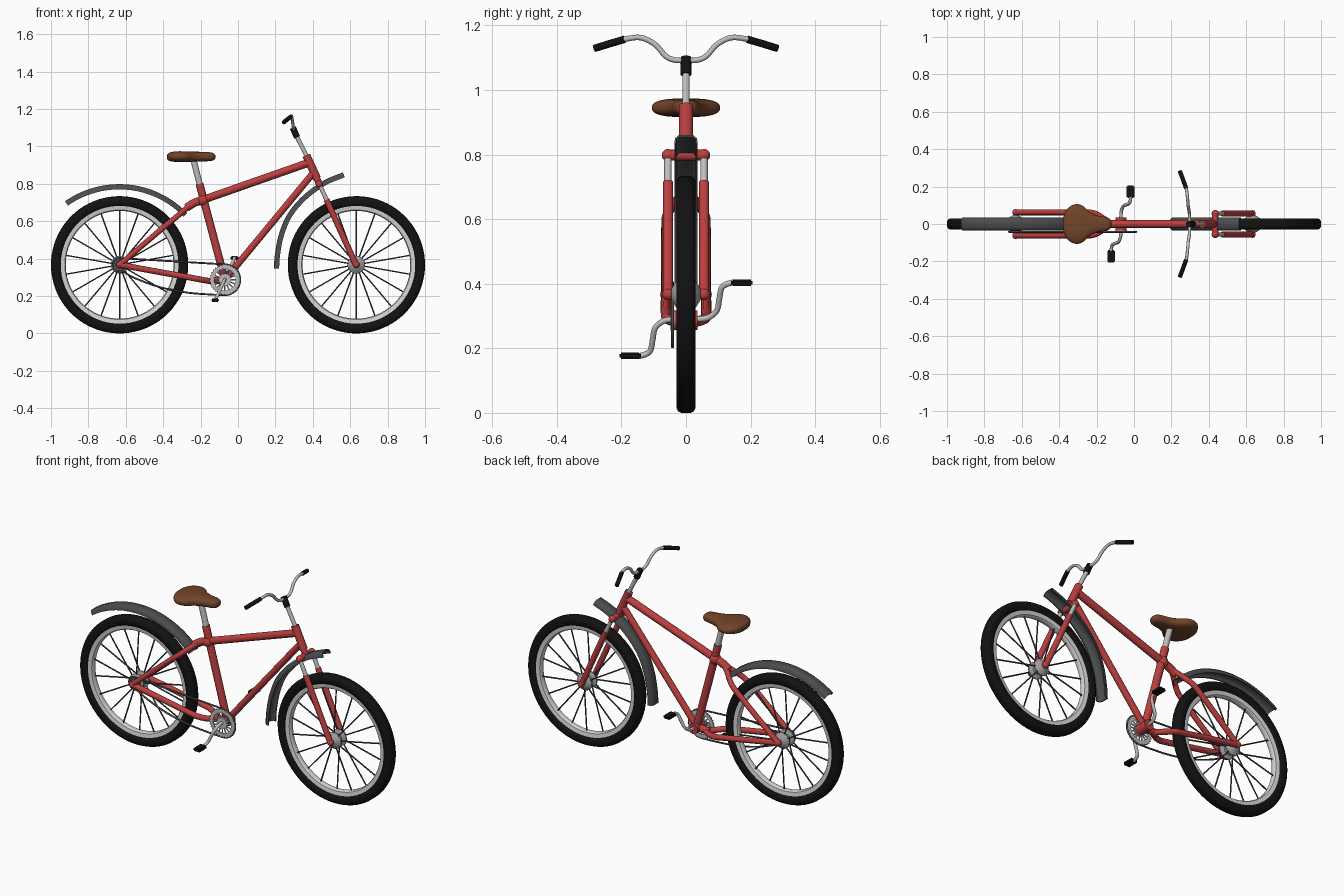
import bpy, bmesh, math
from mathutils import Vector

if "Cube" in bpy.data.objects:
    bpy.data.objects.remove(bpy.data.objects["Cube"])

def mat(name, r, g, b):
    m = bpy.data.materials.new(name)
    m.diffuse_color = (r, g, b, 1)
    m.use_nodes = True
    m.node_tree.nodes["Principled BSDF"].inputs["Base Color"].default_value = m.diffuse_color
    return m

RED = mat("red paint", 0.50, 0.05, 0.05)
BLACK = mat("black rubber", 0.006, 0.006, 0.006)
LIGHT = mat("light rim", 0.66, 0.66, 0.66)
SILVER = mat("silver metal", 0.52, 0.52, 0.52)
GREY = mat("grey hub", 0.36, 0.36, 0.36)
DARK = mat("dark steel", 0.07, 0.07, 0.075)
FENDER = mat("dark grey plastic", 0.07, 0.072, 0.075)
BROWN = mat("brown leather", 0.17, 0.058, 0.022)

def add(name, me, m, angle=40):
    me.materials.clear()
    me.materials.append(m)
    for p in me.polygons:
        p.use_smooth = True
        p.material_index = 0
    me.set_sharp_from_angle(angle=math.radians(angle))
    ob = bpy.data.objects.new(name, me)
    bpy.context.collection.objects.link(ob)
    return ob

def finish(name, bm, m, angle=40):
    bmesh.ops.remove_doubles(bm, verts=bm.verts, dist=1e-5)
    bmesh.ops.recalc_face_normals(bm, faces=bm.faces)
    me = bpy.data.meshes.new(name)
    bm.to_mesh(me)
    bm.free()
    return add(name, me, m, angle)

def spline(pts, n=8):
    """Catmull-Rom interpolation through tuples of any length."""
    P = [pts[0]] + list(pts) + [pts[-1]]
    out = []
    for i in range(1, len(P) - 2):
        for k in range(n):
            t = k / n
            out.append(tuple(0.5 * (2*b + (c-a)*t + (2*a-5*b+4*c-d)*t*t + (3*b-a-3*c+d)*t**3)
                             for a, b, c, d in zip(*P[i-1:i+3])))
    return out + [tuple(pts[-1])]

def tube(name, paths, r, m, res=4, cyclic=False):
    """Round tubes along one or more point paths."""
    cu = bpy.data.curves.new(name + "_path", 'CURVE')
    cu.dimensions = '3D'
    cu.bevel_depth, cu.bevel_resolution, cu.use_fill_caps = r, res, True
    for path in paths:
        s = cu.splines.new('POLY')
        s.points.add(len(path) - 1)
        for p, co in zip(s.points, path):
            p.co = (*co, 1)
        s.use_cyclic_u = cyclic
    tmp = bpy.data.objects.new("tmp", cu)
    bpy.context.collection.objects.link(tmp)
    me = bpy.data.meshes.new_from_object(tmp.evaluated_get(bpy.context.evaluated_depsgraph_get()))
    bpy.data.objects.remove(tmp)
    bpy.data.curves.remove(cu)
    return add(name, me, m, 50)

def lathe(name, prof, c, m, steps=64, closed=True, tooth=0):
    """Revolve (radius, y) profile about the y axis through c = (x, z)."""
    bm = bmesh.new()
    top = max(p[0] for p in prof)
    rings = []
    for i in range(steps):
        a = 2 * math.pi * i / steps
        ring = []
        for r, y in prof:
            r += tooth if r == top and i % 2 else 0
            ring.append(bm.verts.new((c[0] + r*math.cos(a), y, c[1] + r*math.sin(a))))
        rings.append(ring)
    n = len(prof)
    for i in range(steps):
        A, B = rings[i], rings[(i+1) % steps]
        for j in range(n if closed else n - 1):
            k = (j+1) % n
            bm.faces.new((A[j], A[k], B[k], B[j]))
    return finish(name, bm, m)

def loft(name, sections, m, angle=40):
    bm = bmesh.new()
    rows = [[bm.verts.new(p) for p in s] for s in sections]
    n = len(rows[0])
    for A, B in zip(rows, rows[1:]):
        for j in range(n):
            bm.faces.new((A[j], A[(j+1) % n], B[(j+1) % n], B[j]))
    bm.faces.new(rows[0])
    bm.faces.new(rows[-1])
    return finish(name, bm, m, angle)

def ball(name, c, r, m):
    bm = bmesh.new()
    bmesh.ops.create_uvsphere(bm, u_segments=20, v_segments=12, radius=r)
    bmesh.ops.translate(bm, verts=bm.verts, vec=c)
    return finish(name, bm, m)

# wheels: tyre, rim, spokes, hub, axle
AX, AZ = 0.633, 0.367
for side, x in (("rear", -AX), ("front", AX)):
    c = (x, AZ)
    half = [(0.367, 0.014), (0.362, 0.024), (0.350, 0.030), (0.330, 0.030), (0.318, 0.024), (0.312, 0.018)]
    lathe(side + "_tyre", half + [(r, -y) for r, y in reversed(half)], c, BLACK, 80)
    lathe(side + "_rim", [(0.317, 0.021), (0.293, 0.017), (0.288, 0.010), (0.288, -0.010),
                          (0.293, -0.017), (0.317, -0.021)], c, LIGHT, 80)
    spokes = []
    for i in range(18):
        a = 2 * math.pi * (i + 0.5) / 18
        s = 1 if i % 2 else -1
        spokes.append([(x + r*math.cos(a), y, AZ + r*math.sin(a)) for r, y in ((0.03, 0.026*s), (0.292, 0.004*s))])
    tube(side + "_spokes", spokes, 0.004, DARK, 1)
    lathe(side + "_hub", [(0, 0.046), (0.018, 0.045), (0.032, 0.036), (0.047, 0.026), (0.047, 0.020), (0.025, 0.012),
                          (0.025, -0.012), (0.047, -0.020), (0.047, -0.026), (0.032, -0.036), (0.018, -0.045),
                          (0, -0.046)], c, GREY, 32, False)
    tube(side + "_axle", [[(x, -0.068, AZ), (x, 0.068, AZ)]], 0.011, GREY)

# frame
BB = (-0.07, 0, 0.287)
tube("seat_tube", [[BB, (-0.185, 0, 0.72), (-0.206, 0, 0.80)]], 0.021, RED)
tube("top_tube", [[(-0.185, 0, 0.715), (0.377, 0, 0.912)]], 0.021, RED)
tube("down_tube", [[BB, (0.40, 0, 0.855)]], 0.018, RED)
tube("head_tube", [[(0.365, 0, 0.952), (0.422, 0, 0.828)]], 0.022, RED)
tube("bottom_bracket", [[(BB[0], -0.036, BB[2]), (BB[0], 0.036, BB[2])]], 0.03, RED)
ball("seat_joint", (-0.188, 0, 0.712), 0.031, RED)
tube("seat_stay_bridge", [spline([(-0.185, 0, 0.712), (-0.23, 0, 0.70), (-0.275, 0, 0.672)], 4)], 0.022, RED)
tube("chain_stay_bridge", [[BB, (-0.15, 0, 0.279)]], 0.02, RED)
for s, side in ((-1, "right"), (1, "left")):
    tube(side + "_seat_stay", [spline([(-0.255, 0.004*s, 0.685), (-0.29, 0.028*s, 0.657), (-0.335, 0.056*s, 0.618),
                                       (-0.40, 0.062*s, 0.565), (-AX, 0.062*s, AZ)])], 0.015, RED)
    tube(side + "_chain_stay", [spline([(-0.13, 0.004*s, 0.279), (-0.165, 0.03*s, 0.282), (-0.21, 0.055*s, 0.29),
                                        (-0.28, 0.062*s, 0.303), (-AX, 0.062*s, AZ)])], 0.016, RED)
    ball(side + "_rear_dropout", (-AX, 0.062*s, AZ), 0.018, RED)
    # suspension fork leg
    tube(side + "_fork_leg", [[(AX, 0.056*s, AZ - 0.006), (0.473, 0.056*s, 0.715)]], 0.016, RED)
    tube(side + "_fork_slider", [[(0.48, 0.056*s, 0.70), (0.434, 0.056*s, 0.80)]], 0.0115, SILVER)
    ball(side + "_fork_end", (AX, 0.056*s, AZ), 0.018, RED)
    ball(side + "_crown_end", (0.434, 0.056*s, 0.798), 0.019, RED)
tube("fork_crown", [[(0.434, -0.056, 0.798), (0.434, 0.056, 0.798)]], 0.017, RED)
tube("steerer", [[(0.434, 0, 0.80), (0.415, 0, 0.842)]], 0.018, RED)

# handlebar and stem
tube("stem", [[(0.366, 0, 0.95), (0.308, 0, 1.065)]], 0.0115, SILVER)
tube("stem_clamp", [[(0.316, 0, 1.048), (0.293, 0, 1.10)]], 0.017, BLACK)
half = [(0.297, 0.04, 1.094), (0.295, 0.065, 1.107), (0.290, 0.096, 1.141), (0.286, 0.14, 1.162),
        (0.279, 0.19, 1.157), (0.262, 0.235, 1.143)]
tube("handlebar", [spline([(x, -y, z) for x, y, z in reversed(half)] + [(0.298, 0, 1.091)] + half)], 0.0085, SILVER)
for s, side in ((-1, "right"), (1, "left")):
    tube(side + "_grip", [[(0.279, 0.19*s, 1.157), (0.262, 0.238*s, 1.143), (0.245, 0.283*s, 1.129)]], 0.0115, BLACK)

# saddle and post: lofted rounded sections (x, half width, top, bottom)
tube("seat_post", [[(-0.20, 0, 0.78), (-0.240, 0, 0.935)]], 0.0165, SILVER)
rows = spline([(-0.380, 0.012, 0.952, 0.936), (-0.372, 0.055, 0.964, 0.924), (-0.345, 0.092, 0.972, 0.918),
               (-0.310, 0.106, 0.974, 0.916), (-0.275, 0.098, 0.973, 0.917), (-0.240, 0.066, 0.972, 0.918),
               (-0.200, 0.046, 0.971, 0.919), (-0.155, 0.038, 0.969, 0.921), (-0.130, 0.028, 0.963, 0.926),
               (-0.120, 0.008, 0.950, 0.938)], 3)
def oval(x, w, t, b, n=28):
    f = lambda v: math.copysign(abs(v) ** 0.75, v)
    return [(x, w*f(math.cos(2*math.pi*i/n)), (t+b)/2 + (t-b)/2*f(math.sin(2*math.pi*i/n))) for i in range(n)]
loft("saddle", [oval(*r) for r in rows], BROWN, 70)

# mudguards: channel section swept along an arc in the xz plane
half = [(0.030, -0.022), (0.036, -0.022), (0.034, -0.005), (0.022, 0.006)]
inner = [(0.020, 0.000), (0.029, -0.008)]
SEC = half + [(-y, n) for y, n in reversed(half)] + [(-y, n) for y, n in reversed(inner)] + inner
def mudguard(name, path):
    secs = []
    for i, p in enumerate(path):
        a, b = path[max(i-1, 0)], path[min(i+1, len(path)-1)]
        t = Vector((b[0]-a[0], b[1]-a[1])).normalized()
        secs.append([(p[0] - t.y*n, y, p[1] + t.x*n) for y, n in SEC])
    loft(name, secs, FENDER, 50)
arc = [math.radians(-35 + 81*i/28) for i in range(29)]
mudguard("rear_mudguard", [(-0.635 + 0.5*math.sin(a), 0.292 + 0.5*math.cos(a)) for a in arc])
mudguard("front_mudguard", spline([(0.198, 0.347), (0.203, 0.42), (0.224, 0.527), (0.270, 0.636),
                                   (0.352, 0.733), (0.460, 0.812), (0.563, 0.855)], 6))

# chainring, cog and chain on the right side
CY = -0.042
bc = (BB[0], BB[2])
lathe("chainring", [(0.077, CY-0.004), (0.077, CY+0.004), (0.058, CY+0.004), (0.058, CY-0.004)], bc, SILVER, 64, tooth=0.006)
lathe("chainring_hub", [(0, CY-0.006), (0.032, CY-0.006), (0.032, CY+0.006), (0, CY+0.006)], bc, SILVER, 32, False)
tube("chainring_arms", [[(bc[0] + r*math.cos(a), CY, bc[1] + r*math.sin(a)) for r in (0.028, 0.062)]
                        for a in (2*math.pi*i/16 for i in range(16))], 0.004, SILVER, 1)
lathe("rear_cog", [(0.033, CY-0.003), (0.033, CY+0.003), (0.012, CY+0.003), (0.012, CY-0.003)], (-AX, AZ), DARK, 32, tooth=0.004)
def arc_pts(c, r, a0, a1, n):
    return [(c[0] + r*math.cos(math.radians(a0+(a1-a0)*i/n)), c[1] + r*math.sin(math.radians(a0+(a1-a0)*i/n))) for i in range(n+1)]
loop = arc_pts(bc, 0.082, 88, -95, 16)
loop += spline([(-0.13, 0.207), (-0.27, 0.218), (-0.42, 0.248), (-0.55, 0.295), (-0.61, 0.328)], 4)
loop += arc_pts((-AX, AZ), 0.036, -90, -265, 10)
tube("chain", [[(x, CY, z) for x, z in loop]], 0.005, DARK, 2, True)

# cranks and pedals
arm = [(0, 0), (0.035, 0), (0.07, 0.05), (0.096, 0.25), (0.103, 0.55), (0.112, 0.88), (0.14, 1), (0.16, 1)]
for s, side in ((-1, "right"), (1, "left")):
    tube(side + "_crank", [spline([(BB[0] + 0.052*s*f, y*s, 0.290 + 0.113*s*f) for y, f in arm], 6)], 0.009, SILVER)
    px, pz = BB[0] + 0.052*s, 0.290 + 0.113*s
    bm = bmesh.new()
    bmesh.ops.create_cube(bm, size=1)
    for v in bm.verts:
        v.co = Vector((px + v.co.x*0.042, 0.173*s + v.co.y*0.066, pz + v.co.z*0.02))
    bmesh.ops.bevel(bm, geom=bm.edges[:], offset=0.005, segments=2, affect='EDGES')
    finish(side + "_pedal", bm, BLACK)
